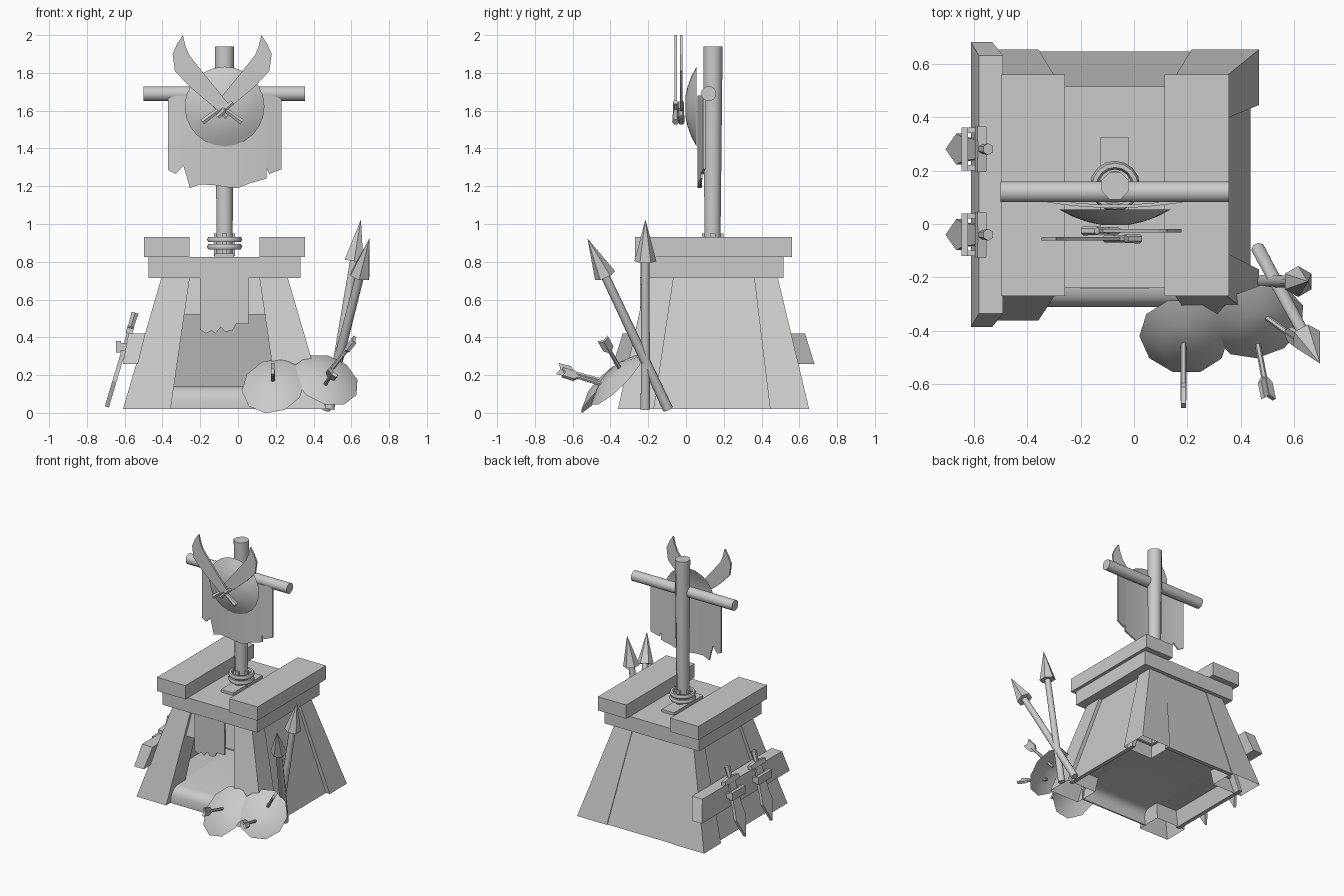
import bpy, bmesh, math
from mathutils import Vector, Matrix

if "Cube" in bpy.data.objects:
    bpy.data.objects.remove(bpy.data.objects["Cube"])

stone = bpy.data.materials.new("plain grey")
stone.diffuse_color = (0.6, 0.6, 0.6, 1)
stone.use_nodes = True
stone.node_tree.nodes["Principled BSDF"].inputs["Base Color"].default_value = stone.diffuse_color
CX, CY = -0.071, 0.145          # tower centre


def finish(name, bm, smooth=None):
    bmesh.ops.recalc_face_normals(bm, faces=bm.faces)
    me = bpy.data.meshes.new(name)
    bm.to_mesh(me)
    bm.free()
    me.materials.append(stone)
    ob = bpy.data.objects.new(name, me)
    bpy.context.collection.objects.link(ob)
    if smooth:
        bpy.ops.object.select_all(action='DESELECT')
        ob.select_set(True)
        bpy.context.view_layer.objects.active = ob
        bpy.ops.object.shade_smooth_by_angle(angle=math.radians(smooth))
    return ob


def block(name, lo, hi, z0, z1, open_bottom=False):
    """Block between a bottom rectangle and a top rectangle (x0, x1, y0, y1)."""
    bm = bmesh.new()
    rings = []
    for (x0, x1, y0, y1), z in ((lo, z0), (hi, z1)):
        rings.append([bm.verts.new((x, y, z)) for x, y in ((x0, y0), (x1, y0), (x1, y1), (x0, y1))])
    for i in range(4):
        j = (i + 1) % 4
        bm.faces.new((rings[0][i], rings[0][j], rings[1][j], rings[1][i]))
    bm.faces.new(rings[1])
    if not open_bottom:
        bm.faces.new(rings[0])
    return finish(name, bm)


def box(name, x0, x1, y0, y1, z0, z1):
    r = (x0, x1, y0, y1)
    return block(name, r, r, z0, z1)


def flip_x(r):
    return (2 * CX - r[1], 2 * CX - r[0], r[2], r[3])


def rod(name, a, b, r1, r2, n=8, smooth=50):
    a, b = Vector(a), Vector(b)
    d = b - a
    bm = bmesh.new()
    m = Matrix.Translation((a + b) / 2) @ d.to_track_quat('Z', 'Y').to_matrix().to_4x4() \
        @ Matrix.Rotation(math.pi / n, 4, 'Z')
    bmesh.ops.create_cone(bm, cap_ends=True, segments=n, radius1=r1, radius2=r2, depth=d.length, matrix=m)
    return finish(name, bm, smooth)


def plate(name, pts, thick, origin, u, v, smooth=None):
    """Outline in the u, v plane, thickened evenly on both sides."""
    o, u, v = Vector(origin), Vector(u).normalized(), Vector(v).normalized()
    n = u.cross(v).normalized() * thick / 2
    bm = bmesh.new()
    a = [bm.verts.new(o + u * p + v * q + n) for p, q in pts]
    b = [bm.verts.new(o + u * p + v * q - n) for p, q in pts]
    bm.faces.new(a)
    bm.faces.new(b[::-1])
    for i in range(len(a)):
        j = (i + 1) % len(a)
        bm.faces.new((a[i], b[i], b[j], a[j]))
    return finish(name, bm, smooth)


def dish(name, center, normal, r, depth, n, rings, smooth, spin=0, stretch=1):
    """Shallow domed shield, closed with a shallow hollow back."""
    bm = bmesh.new()
    m = Matrix.Translation(center) @ Vector(normal).to_track_quat('Z', 'Y').to_matrix().to_4x4()
    layers = []
    for h, k in ((depth, 1), (depth - 0.015, -1)):
        for i in range(1, rings + 1):
            t = i / rings if k == 1 else 1 - (i - 0.3) / rings
            layers.append([bm.verts.new(m @ Vector((r * t * math.cos(2 * math.pi * j / n + spin),
                           stretch * r * t * math.sin(2 * math.pi * j / n + spin), h * (1 - t * t))))
                           for j in range(n)])
    bm.faces.new(layers[0])
    bm.faces.new(layers[-1])
    for a, b in zip(layers, layers[1:]):
        for j in range(n):
            k = (j + 1) % n
            bm.faces.new((a[j], a[k], b[k], b[j]))
    return finish(name, bm, smooth)


# Tower: leaning corner pillars
for tag, lo, hi in (("front", (0.215, 0.467, -0.36, -0.17), (0.113, 0.262, -0.205, -0.065)),
                    ("back", (0.215, 0.467, 0.445, 0.652), (0.113, 0.262, 0.36, 0.485))):
    block(tag + "_pillar_right", lo, hi, 0.02, 0.72, True)
    block(tag + "_pillar_left", flip_x(lo), flip_x(hi), 0.02, 0.72, True)

# Tower: recessed walls and lintel
lo, hi = (0.405, 0.435, -0.19, 0.50), (0.207, 0.237, -0.09, 0.40)
block("wall_right", lo, hi, 0.02, 0.72)
block("wall_left", flip_x(lo), flip_x(hi), 0.02, 0.72)
block("wall_back", (-0.37, 0.23, 0.615, 0.645), (-0.27, 0.13, 0.45, 0.48), 0.02, 0.72)
block("lintel", (-0.32, 0.18, -0.225, -0.195), (-0.27, 0.13, -0.185, -0.155), 0.52, 0.72)

# Tower: raised floor sheet with a rounded front lip, and side strips between the pillars
lip = [(-0.31, 0.02), (-0.31, 0.08), (-0.297, 0.11), (-0.275, 0.13), (-0.24, 0.14), (0.6, 0.14)]
plate("floor", lip + [(0.6, 0.13), (-0.24, 0.13), (-0.269, 0.122), (-0.288, 0.105), (-0.3, 0.08), (-0.3, 0.02)],
      0.58, (CX, 0, 0), (0, 1, 0), (0, 0, 1), 40)
strip = (0.21, 0.385, -0.175, 0.45)
block("floor_side_right", strip, strip, 0.13, 0.14)
block("floor_side_left", flip_x(strip), flip_x(strip), 0.13, 0.14)

# Roof slab and parapets
box("roof_slab", -0.473, 0.33, -0.24, 0.515, 0.715, 0.825)
box("parapet_left", -0.498, -0.258, -0.27, 0.56, 0.825, 0.93)
box("parapet_right", 0.115, 0.355, -0.27, 0.56, 0.825, 0.93)

# Ragged cloth in the doorway
plate("door_cloth", [(-0.2, 0.72), (-0.2, 0.44), (-0.17, 0.42), (-0.14, 0.435), (-0.12, 0.42), (-0.09, 0.455),
                     (-0.07, 0.43), (-0.03, 0.435), (-0.01, 0.47), (0.055, 0.47), (0.055, 0.72)],
      0.015, (0, -0.235, 0), (1, 0, 0), (0, 0, 1))

# Pole with foot plate, wedges and rope rings
rod("pole", (CX, 0.14, 0.82), (CX, 0.143, 1.94), 0.045, 0.055)
rod("crossbar", (-0.5, 0.12, 1.69), (0.355, 0.12, 1.69), 0.04, 0.04, 12)
box("foot_plate", -0.125, -0.02, -0.03, 0.325, 0.825, 0.845)
for i in range(4):
    a = i * math.pi / 2
    x, y = CX + 0.042 * math.cos(a), 0.142 + 0.042 * math.sin(a)
    box("foot_wedge", x - 0.014, x + 0.014, y - 0.014, y + 0.014, 0.83, 0.95)
for z in (0.88, 0.918):
    bpy.ops.mesh.primitive_torus_add(location=(CX, 0.142, z), major_segments=16, minor_segments=6,
                                     major_radius=0.078, minor_radius=0.016)
    ob = bpy.context.object
    ob.name = "rope_ring"
    ob.data.materials.append(stone)
    bpy.ops.object.shade_smooth_by_angle(angle=math.radians(60))

# Banner with torn lower edge, gently bowed forward
hem = [(-0.37, 1.285), (-0.33, 1.265), (-0.29, 1.31), (-0.275, 1.265), (-0.255, 1.19), (-0.2, 1.21), (-0.12, 1.205),
       (-0.06, 1.195), (0.0, 1.19), (0.06, 1.215), (0.15, 1.24), (0.135, 1.33), (0.165, 1.265), (0.23, 1.29)]
bm = bmesh.new()
sides = []
for off in (0, 0.012):
    rows = []
    for t in (0, 0.3, 0.65, 1):
        rows.append([bm.verts.new((x, 0.09 + off - 0.03 * (1 - ((x - CX) / 0.3) ** 2),
                                   1.68 + (z - 1.68) * t)) for x, z in hem])
    sides.append(rows)
    for a, b in zip(rows, rows[1:]):
        for j in range(len(hem) - 1):
            bm.faces.new((a[j], a[j + 1], b[j + 1], b[j]))
f, g = sides
for p, q in ((f[0], g[0]), (f[-1], g[-1]), ([r[0] for r in f], [r[0] for r in g]),
             ([r[-1] for r in f], [r[-1] for r in g])):
    for j in range(len(p) - 1):
        bm.faces.new((p[j], p[j + 1], q[j + 1], q[j]))
finish("banner", bm, 40)

# Round shield with two crossed curved swords
dish("banner_shield", (CX, 0.055, 1.622), (0, -1, 0), 0.211, 0.062, 24, 4, 40)
blade = [(0.208, 2.0), (0.238, 1.955), (0.262, 1.9), (0.25, 1.81), (0.17, 1.725), (0.02, 1.598), (-0.035, 1.635),
         (0.12, 1.825), (0.175, 1.895), (0.195, 1.945)]
for s, y in ((1, -0.025), (-1, -0.055)):
    o = (-0.084, y, 0)
    plate("sword_blade", blade, 0.014, o, (s, 0, 0), (0, 0, 1))
    P = lambda a, b: (-0.084 + s * a, y, b)
    rod("sword_guard", P(-0.055, 1.645), P(0.025, 1.565), 0.014, 0.014, 6)
    rod("sword_grip", P(-0.01, 1.61), P(-0.105, 1.54), 0.013, 0.018, 6)

# Rack plank on the left side
block("rack_plank", (-0.61, -0.53, -0.385, 0.68), (-0.58, -0.49, -0.335, 0.63), 0.26, 0.42)

# Hanging daggers with square holders
down = Vector((-0.15, 0, -0.5)).normalized()
for y in (0.28, -0.04):
    top = Vector((-0.545, y, 0.53))
    plate("dagger_blade", [(-0.035, 0.1), (0.035, 0.1), (0.045, 0.3), (0.058, 0.38), (0, 0.52), (-0.058, 0.38),
                           (-0.045, 0.3)], 0.022, top, (0, 1, 0), down)
    rod("dagger_grip", top, top + down * 0.1, 0.022, 0.016, 6)
    plate("dagger_guard", [(-0.085, 0.085), (0, 0.075), (0.085, 0.085), (0.085, 0.115), (-0.085, 0.115)], 0.035,
          top, (0, 1, 0), down)
    box("holder_front", -0.645, -0.62, y - 0.08, y + 0.08, 0.32, 0.38)
    for s in (-1, 1):
        box("holder_side", -0.625, -0.57, y + s * 0.07 - 0.01, y + s * 0.07 + 0.01, 0.33, 0.37)

# Two spears leaning on the right side
for a, b in (((0.485, -0.215, 0.02), (0.65, -0.215, 1.02)), ((0.465, -0.095, 0.02), (0.695, -0.52, 0.92))):
    a, b = Vector(a), Vector(b)
    neck = b - (b - a).normalized() * 0.22
    rod("spear_shaft", a, neck + (b - neck) * 0.1, 0.027, 0.023)
    rod("spear_head", neck, b, 0.058, 0.001, 6, 30)

# Faceted oval shields resting on the ground
dish("ground_shield_left", (0.187, -0.42, 0.143), (-0.12, -0.7, 0.68), 0.168, 0.06, 10, 2, 30, 0.2, 1.2)
dish("ground_shield_right", (0.467, -0.365, 0.175), (0.25, -0.68, 0.7), 0.176, 0.06, 10, 2, 30, 0, 1.08)

# Arrows stuck in the shields, with flat fletching
for a, b, roll in (((0.185, -0.42, 0.165), (0.185, -0.68, 0.235), 0),
                   ((0.455, -0.41, 0.14), (0.503, -0.655, 0.215), 0.8),
                   ((0.47, -0.33, 0.2), (0.62, -0.44, 0.39), 0)):
    a, b = Vector(a), Vector(b)
    d = (b - a).normalized()
    rod("arrow_shaft", a, b - d * 0.02, 0.011, 0.011, 6)
    u = d.cross(Vector((1, 0, 0))).normalized()
    w = Matrix.Rotation(roll, 3, d) @ u
    plate("arrow_fletching", [(-0.012, -0.085), (0.012, -0.085), (0.03, -0.065), (0.03, 0), (0, -0.015),
                              (-0.03, 0), (-0.03, -0.065)], 0.018, b, w, d)
